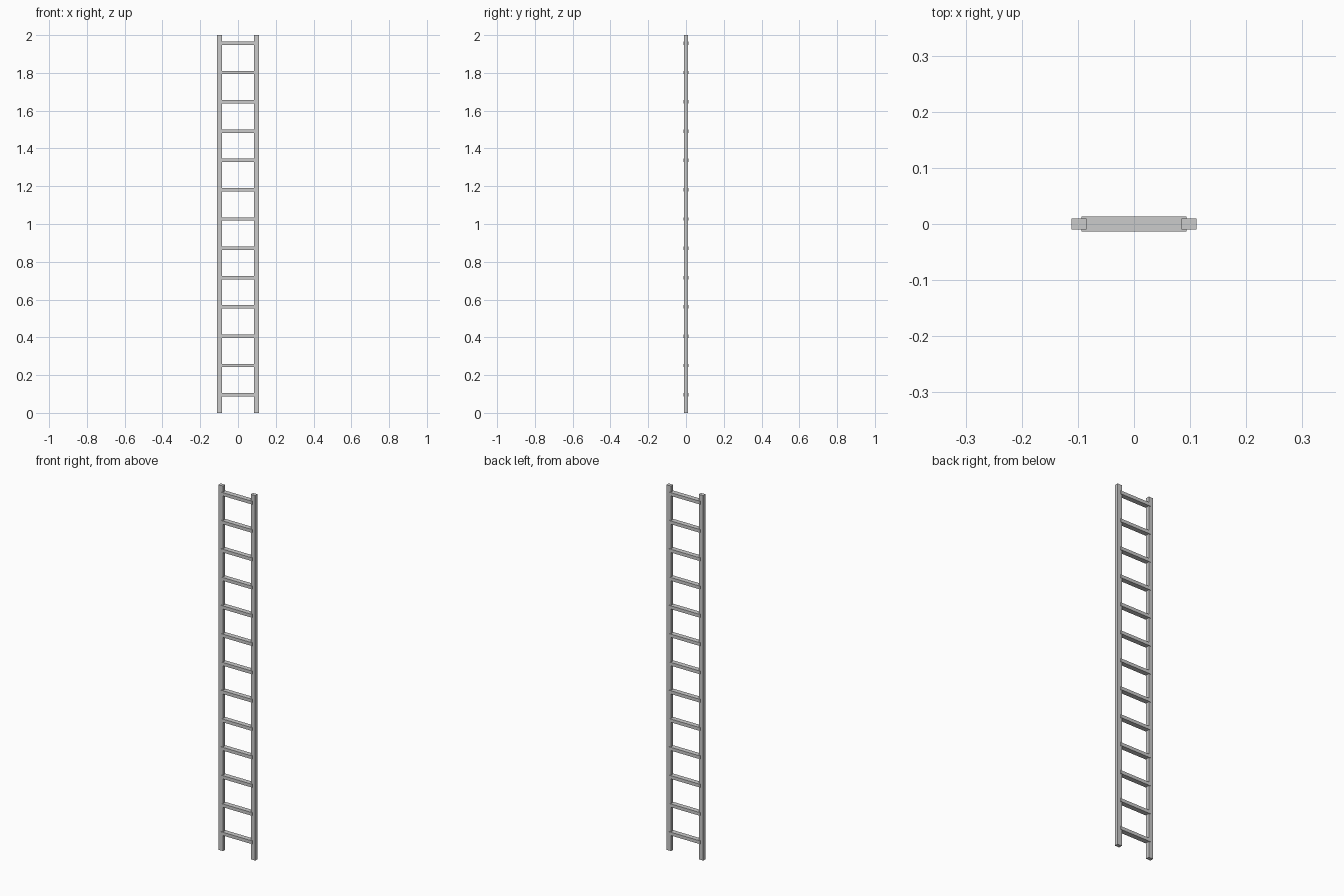
import bpy

if "Cube" in bpy.data.objects:
    bpy.data.objects.remove(bpy.data.objects["Cube"])


def box(name, center, size):
    bpy.ops.mesh.primitive_cube_add(size=1, location=center)
    ob = bpy.context.object
    ob.name = name
    ob.scale = size
    bpy.ops.object.transform_apply(location=False, rotation=False, scale=True)
    return ob


# Two upright side rails
for side, name in ((-1, "left_rail"), (1, "right_rail")):
    box(name, (side * 0.098, 0, 1), (0.027, 0.02, 2))

# Thirteen evenly spaced flat rungs, let into the rails
RUNGS = 13
for i in range(RUNGS):
    z = 0.096 + i * (1.957 - 0.096) / (RUNGS - 1)
    box(f"rung_{i + 1}", (0, 0, z), (0.187, 0.027, 0.018))
